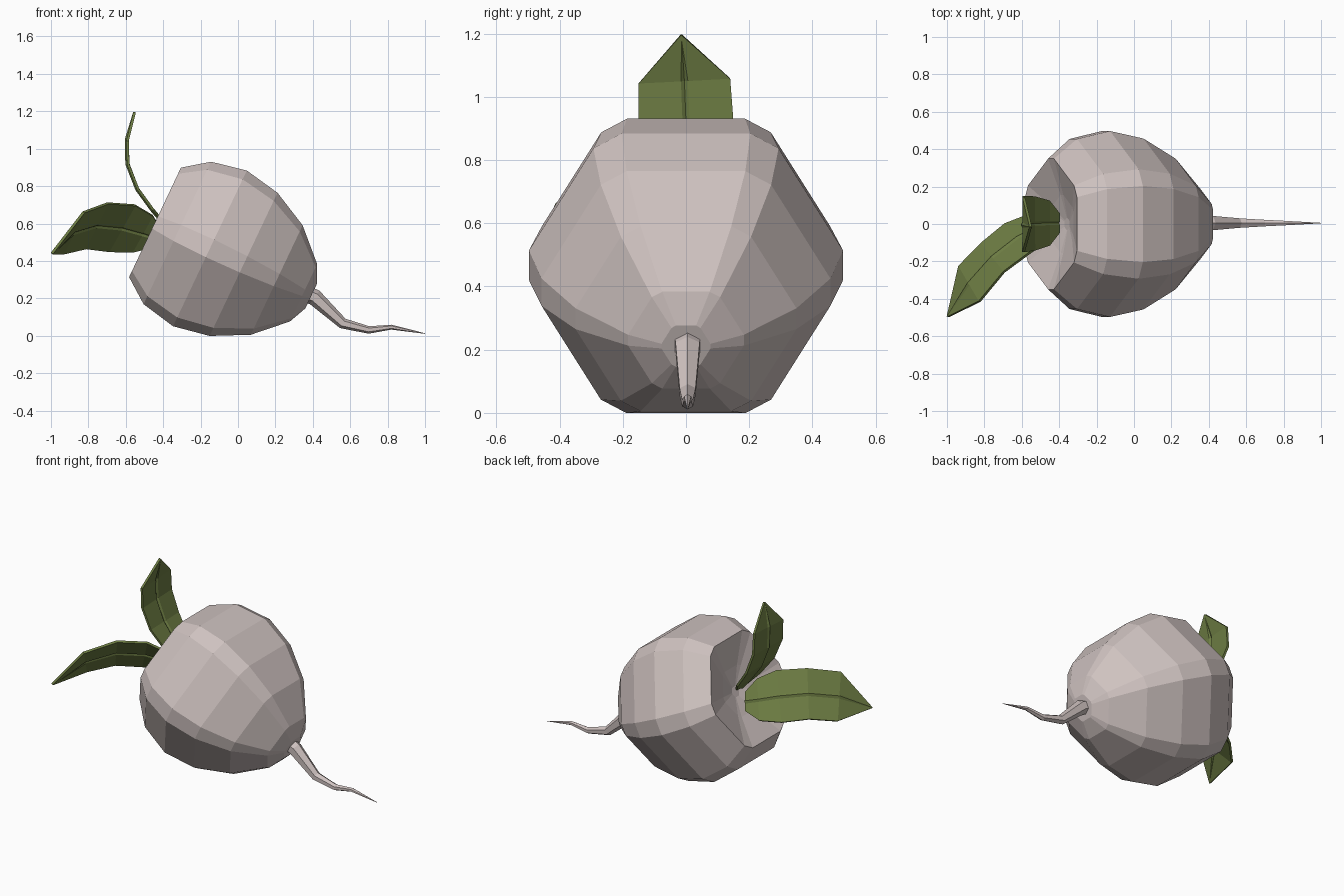
import bpy, bmesh, math
from mathutils import Vector

if "Cube" in bpy.data.objects:
    bpy.data.objects.remove(bpy.data.objects["Cube"])


def material(name, rgb):
    m = bpy.data.materials.new(name)
    m.diffuse_color = (*rgb, 1)
    m.use_nodes = True
    m.node_tree.nodes["Principled BSDF"].inputs["Base Color"].default_value = m.diffuse_color
    return m


SKIN = material("pale pink skin", (0.62, 0.54, 0.525))
GREEN = material("leaf green", (0.15, 0.20, 0.055))


def loft(name, rings, mat, closed=True, caps=True):
    """Skin a list of equally long point rows with quads."""
    bm = bmesh.new()
    rows = [[bm.verts.new(p) for p in r] for r in rings]
    n = len(rows[0])
    for a, b in zip(rows, rows[1:]):
        for i in range(n if closed else n - 1):
            j = (i + 1) % n
            bm.faces.new((a[i], a[j], b[j], b[i]))
    if caps:
        bm.faces.new(rows[0])
        bm.faces.new(rows[-1])
    bmesh.ops.remove_doubles(bm, verts=bm.verts, dist=0.0005)
    bmesh.ops.recalc_face_normals(bm, faces=bm.faces)
    me = bpy.data.meshes.new(name)
    bm.to_mesh(me)
    bm.free()
    me.materials.append(mat)
    ob = bpy.data.objects.new(name, me)
    bpy.context.collection.objects.link(ob)
    return ob


# Root body: chamfered hexagon rings along a tilted axis, with a dished crown
axis = Vector((0.904, 0, -0.428)).normalized()
up = Vector((0.428, 0, 0.904)).normalized()
side = Vector((0, 1, 0))
centre = Vector((-0.15, 0, 0.467))
profile = [(-0.23, 0.03), (-0.26, 0.14), (-0.325, 0.315), (-0.193, 0.41),
           (0, 0.448), (0.199, 0.412), (0.395, 0.315), (0.554, 0.165), (0.598, 0.07)]
corner = math.radians(5.9)
angles = [math.radians(60 * k) + s * corner for k in range(6) for s in (-1, 1)]
R = 1.115  # corner radius relative to the flat
rings = []
for s, a in profile:
    c = centre + axis * s
    rings.append([c + side * (a * R * math.cos(t)) + up * (a * R * math.sin(t) * 1.01)
                  for t in angles])
loft("root_body", rings, SKIN)

# Tail root: tapering six-sided tube along a drooping path
path = [(0.33, 0.235, 0.05), (0.41, 0.205, 0.044), (0.56, 0.066, 0.029),
        (0.70, 0.031, 0.020), (0.82, 0.046, 0.013), (1.0, 0.012, 0.0015)]
pts = [Vector((x, 0.005, z)) for x, z, _ in path]
rings = []
for i, (p, (_, _, r)) in enumerate(zip(pts, path)):
    t = (pts[min(i + 1, len(pts) - 1)] - pts[max(i - 1, 0)]).normalized()
    n = t.cross(side).normalized()
    rings.append([p + n * (r * math.cos(k * math.pi / 3)) + side * (r * math.sin(k * math.pi / 3))
                  for k in range(6)])
loft("tail_root", rings, SKIN)


# Leaves: curved blades with a creased midrib
def leaf(name, spine, widths, across):
    pts = [Vector(p) for p in spine]
    rows = []
    for i, (p, w) in enumerate(zip(pts, widths)):
        t = (pts[min(i + 1, len(pts) - 1)] - pts[max(i - 1, 0)]).normalized()
        a = across(t)
        a = (a - t * a.dot(t)).normalized()
        n = a.cross(t)
        rib = min(0.013, w * 0.3)
        rows.append([p + a * u + n * d for u, d in
                     ((-w, 0), (-rib, 0), (0, -0.6 * rib), (rib, 0), (w, 0))])
    ob = loft(name, rows, GREEN, closed=False, caps=False)
    mod = ob.modifiers.new("thickness", 'SOLIDIFY')
    mod.thickness = 0.014
    mod.offset = 0


leaf("upright_leaf",
     [(-0.40, 0.005, 0.61), (-0.455, 0.005, 0.675), (-0.535, 0.003, 0.785),
      (-0.588, 0, 0.92), (-0.59, -0.005, 1.05), (-0.553, -0.015, 1.195)],
     [0.05, 0.12, 0.145, 0.15, 0.145, 0.002],
     lambda t: side)


def tilted(t):
    flat = Vector((-t.y, t.x, 0)).normalized()
    return flat * 0.62 + Vector((0, 0, 0.78))


leaf("drooping_leaf",
     [(-0.43, 0.0, 0.52), (-0.51, -0.02, 0.545), (-0.62, -0.075, 0.575),
      (-0.755, -0.18, 0.588), (-0.88, -0.32, 0.55), (-0.995, -0.495, 0.44)],
     [0.06, 0.13, 0.16, 0.155, 0.155, 0.002],
     tilted)
